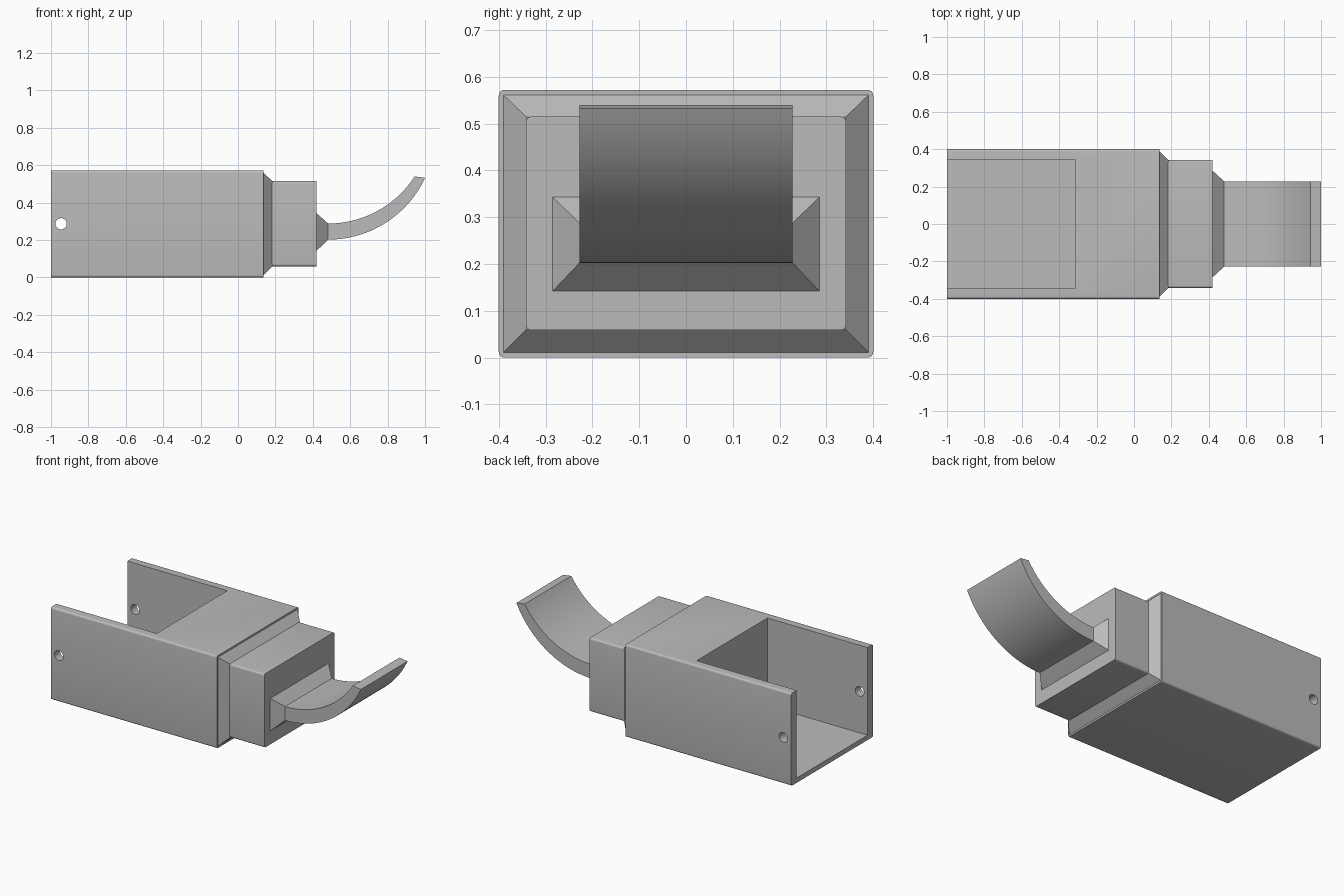
import bpy, bmesh
from math import sin, cos, pi, radians

cube = bpy.data.objects.get("Cube")
if cube:
    bpy.data.objects.remove(cube)

# Single grey material
grey = bpy.data.materials.new("plain_grey")
grey.use_nodes = True
colour = (0.5, 0.5, 0.5, 1)
grey.diffuse_color = colour
grey.node_tree.nodes["Principled BSDF"].inputs["Base Color"].default_value = colour

MID = 0.287  # height of the shared long axis


def make(name, bm):
    bmesh.ops.recalc_face_normals(bm, faces=bm.faces)
    mesh = bpy.data.meshes.new(name)
    bm.to_mesh(mesh)
    bm.free()
    mesh.materials.append(grey)
    obj = bpy.data.objects.new(name, mesh)
    bpy.context.collection.objects.link(obj)
    return obj


def activate(obj):
    bpy.ops.object.select_all(action='DESELECT')
    obj.select_set(True)
    bpy.context.view_layer.objects.active = obj


def smooth(obj):
    activate(obj)
    bpy.ops.object.shade_smooth_by_angle(angle=radians(30))


def loft(name, sections, radius=0):
    """Rectangles (x, half width, z low, z high) joined along x, long edges rounded."""
    bm = bmesh.new()
    rings = [[bm.verts.new((x, y, z)) for y, z in ((-w, lo), (w, lo), (w, hi), (-w, hi))]
             for x, w, lo, hi in sections]
    for a, b in zip(rings, rings[1:]):
        for i in range(4):
            j = (i + 1) % 4
            bm.faces.new((a[i], a[j], b[j], b[i]))
    bm.faces.new(rings[0])
    bm.faces.new(rings[-1])
    if radius:
        long_edges = [e for e in bm.edges if abs(e.verts[0].co.x - e.verts[1].co.x) > 0.01]
        bmesh.ops.bevel(bm, geom=long_edges, offset=radius, segments=5,
                        profile=0.5, affect='EDGES')
    return make(name, bm)


def cut(obj, cutter):
    cutter.hide_render = True
    mod = obj.modifiers.new("cut", 'BOOLEAN')
    mod.operation = 'DIFFERENCE'
    mod.solver = 'EXACT'
    mod.object = cutter
    activate(obj)
    bpy.ops.object.modifier_apply(modifier=mod.name)
    bpy.data.objects.remove(cutter)


# Main housing, with an open tray at the rear and a pin hole through both walls
housing = loft("housing", [(-1, 0.4, 0, 0.572), (0.135, 0.4, 0, 0.572)], 0.012)
cut(housing, loft("tray_cutter", [(-1.2, 0.346, 0.03, 0.9), (-0.315, 0.346, 0.03, 0.9)]))
bpy.ops.mesh.primitive_cylinder_add(vertices=40, radius=0.03, depth=1.2,
                                    location=(-0.946, 0, MID), rotation=(pi / 2, 0, 0))
cut(housing, bpy.context.object)
smooth(housing)

# Sloped shoulder and the narrower neck
loft("shoulder", [(0.135, 0.39, 0.011, 0.561), (0.184, 0.341, 0.06, 0.514)])
smooth(loft("neck", [(0.12, 0.342, 0.059, 0.515), (0.42, 0.342, 0.059, 0.515)], 0.012))

# Tapered root of the curved lip
loft("lip_root", [(0.42, 0.285, 0.142, 0.343), (0.482, 0.228, 0.202, 0.288)])


# Curved lip: two arcs, both starting level, swept across the width
def arc(z, radius, sweep, steps=32):
    return [(0.482 + radius * sin(sweep * i / steps), z + radius * (1 - cos(sweep * i / steps)))
            for i in range(steps + 1)]


lower = arc(0.202, 0.572, radians(65))
upper = arc(0.288, 0.55, radians(57.2))
bm = bmesh.new()
rows = [[bm.verts.new((x, y, z)) for (x, z), y in
         ((lo, -0.228), (lo, 0.228), (up, 0.228), (up, -0.228))]
        for lo, up in zip(lower, upper)]
for a, b in zip(rows, rows[1:]):
    for i in range(4):
        j = (i + 1) % 4
        bm.faces.new((a[i], a[j], b[j], b[i]))
bm.faces.new(rows[0])
bm.faces.new(rows[-1])
smooth(make("curved_lip", bm))
